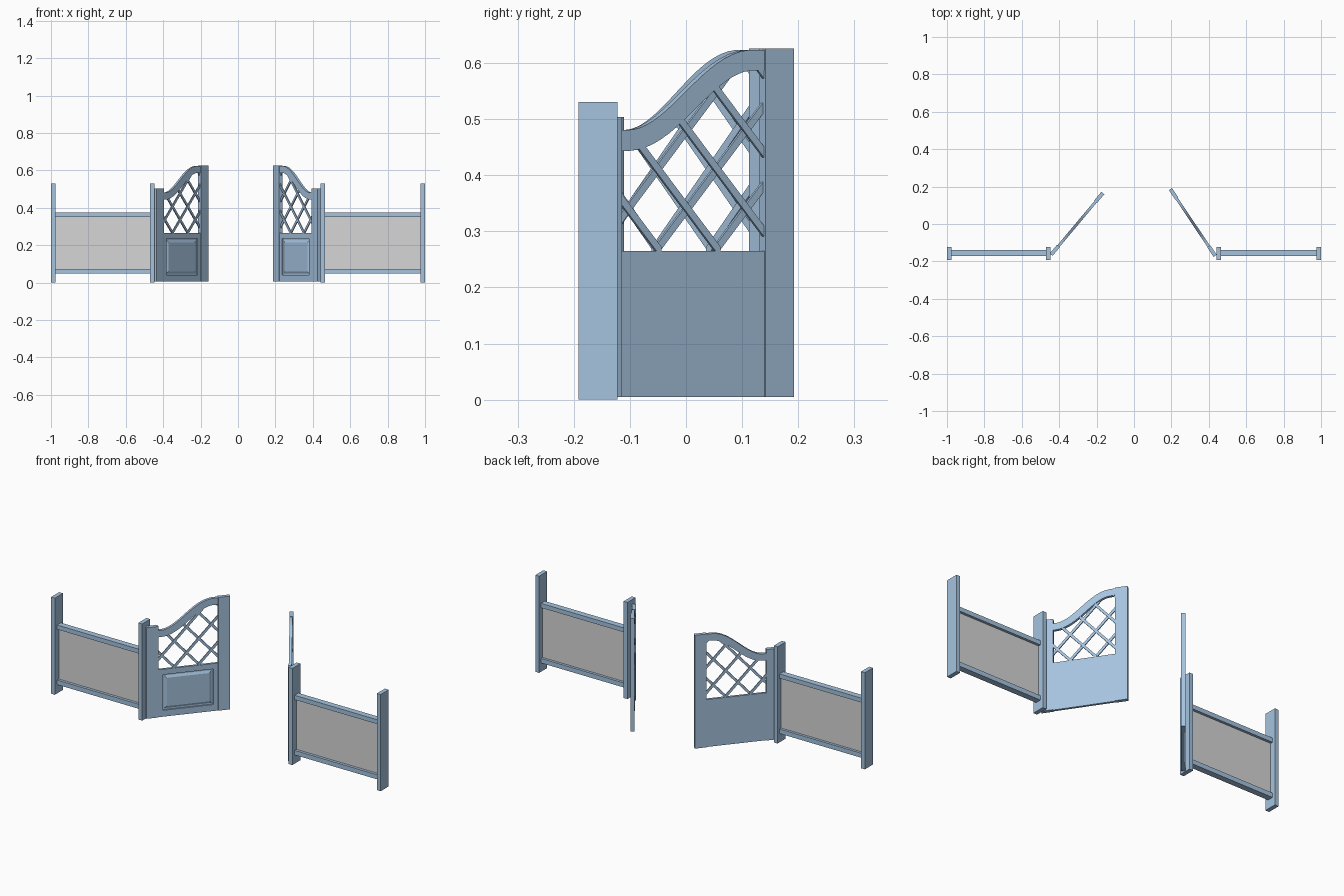
import bpy, bmesh, math
from mathutils import Vector

if "Cube" in bpy.data.objects:
    bpy.data.objects.remove(bpy.data.objects["Cube"])


def material(name, rgb):
    m = bpy.data.materials.new(name)
    m.diffuse_color = (*rgb, 1)
    m.use_nodes = True
    m.node_tree.nodes["Principled BSDF"].inputs["Base Color"].default_value = m.diffuse_color
    return m


BLUE = material("blue_grey_paint", (0.38, 0.55, 0.74))
GREY = material("grey_panel", (0.67, 0.67, 0.67))


def finish(bm, name, mat):
    bmesh.ops.recalc_face_normals(bm, faces=bm.faces[:])
    me = bpy.data.meshes.new(name)
    bm.to_mesh(me)
    bm.free()
    me.materials.append(mat)
    ob = bpy.data.objects.new(name, me)
    bpy.context.collection.objects.link(ob)
    return ob


def loft(bm, rings):
    """Closed solid through rings of equal point count."""
    rs = [[bm.verts.new(p) for p in r] for r in rings]
    n = len(rs[0])
    for a, b in zip(rs, rs[1:]):
        for i in range(n):
            j = (i + 1) % n
            bm.faces.new((a[i], a[j], b[j], b[i]))
    bm.faces.new(rs[0])
    bm.faces.new(rs[-1])


def ident(x, y, z):
    return Vector((x, y, z))


def box(bm, x, y, z, T=ident):
    loft(bm, [[T(x[0], v, z[0]), T(x[1], v, z[0]), T(x[1], v, z[1]), T(x[0], v, z[1])] for v in y])


def box_part(name, x, y, z, T=ident, mat=BLUE):
    bm = bmesh.new()
    box(bm, x, y, z, T)
    finish(bm, name, mat)


# Fence sections: two posts, two rails, one thin panel
def fence(side, x0, x1):
    pw = 0.023
    box_part(side + "_fence_post_a", (x0, x0 + pw), (-0.192, -0.122), (0, 0.53))
    box_part(side + "_fence_post_b", (x1 - pw, x1), (-0.192, -0.122), (0, 0.53))
    inner = (x0 + pw, x1 - pw)
    box_part(side + "_top_rail", inner, (-0.172, -0.139), (0.351, 0.375))
    box_part(side + "_bottom_rail", inner, (-0.172, -0.139), (0.048, 0.073))
    box_part(side + "_fence_panel", inner, (-0.157, -0.153), (0.073, 0.351), mat=GREY)


fence("left", -1.0, -0.447)
fence("right", 0.441, 1.0)

# Gate dimensions, along the leaf (s) from the hinge
L, PW = 0.43, 0.061
S0, S1 = PW, L - PW


def arch_z(s):
    t = min(max((s - 0.075) / 0.27, 0), 1)
    return 0.462 + 0.143 * (0.5 - 0.5 * math.cos(math.pi * t))


def gate(side, hinge, tip):
    h = Vector((*hinge, 0))
    d = (Vector((*tip, 0)) - h).normalized()
    back = Vector((-d.y, d.x, 0))
    if back.y < 0:
        back = -back

    def T(s, f, z):
        return h + d * s + back * f + Vector((0, 0, z))

    # Posts
    box_part(side + "_gate_hinge_post", (0, PW), (-0.01, 0.01), (0.005, 0.504), T)
    box_part(side + "_gate_tall_post", (L - PW, L), (-0.01, 0.01), (0.005, 0.626), T)

    # Lower panel: backing, frame boards, raised centre
    box_part(side + "_gate_backing", (S0, S1), (0.0, 0.006), (0.005, 0.265), T)
    bm = bmesh.new()
    a, b, lo, hi = 0.085, 0.345, 0.04, 0.235
    for xs, zs in (((S0, a), (0.005, 0.265)), ((b, S1), (0.005, 0.265)),
                   ((a, b), (0.005, lo)), ((a, b), (hi, 0.265))):
        box(bm, xs, (-0.007, 0.0), zs, T)
    finish(bm, side + "_gate_panel_frame", BLUE)
    bm = bmesh.new()
    rings = []
    for inset, f in ((0.008, 0.0), (0.020, -0.006)):
        rings.append([T(x, f, z) for x, z in ((a + inset, lo + inset), (b - inset, lo + inset),
                                              (b - inset, hi - inset), (a + inset, hi - inset))])
    loft(bm, rings)
    finish(bm, side + "_gate_raised_panel", BLUE)

    # Curved top rail, swept with constant width
    bm = bmesh.new()
    rings, n, half = [], 20, 0.0185
    for i in range(n + 1):
        s = S0 + (S1 - S0) * i / n
        slope = (arch_z(s + 0.002) - arch_z(s - 0.002)) / 0.004
        if i in (0, n):
            slope = 0
        k = half / math.hypot(1, slope)
        z = arch_z(s)
        up, dn = (s - slope * k, z + k), (s + slope * k, z - k)
        rings.append([T(up[0], -0.008, up[1]), T(up[0], 0.007, up[1]),
                      T(dn[0], 0.007, dn[1]), T(dn[0], -0.008, dn[1])])
    loft(bm, rings)
    finish(bm, side + "_gate_curved_rail", BLUE)

    # Lattice bars, clipped between the panel and the curved rail
    bm = bmesh.new()
    m = 1.11
    for sign, f in ((1, (-0.005, 0.001)), (-1, (-0.001, 0.005))):
        for k in range(-3, 5):
            def line(s):
                return 0.339 + k * 0.141 + sign * m * (s - 0.207)
            ok = [s for s in (S0 + (S1 - S0) * i / 400 for i in range(401))
                  if 0.262 < line(s) < arch_z(s) - 0.005]
            if len(ok) < 12:
                continue
            u, v = ok[0], ok[-1]
            w = 0.0065 * math.hypot(1, m)   # half width measured vertically
            loft(bm, [[T(u, g, line(u) - w), T(v, g, line(v) - w),
                       T(v, g, line(v) + w), T(u, g, line(u) + w)] for g in f])
    finish(bm, side + "_gate_lattice", BLUE)


gate("left", (-0.443, -0.164), (-0.167, 0.165))
gate("right", (0.434, -0.170), (0.195, 0.186))
